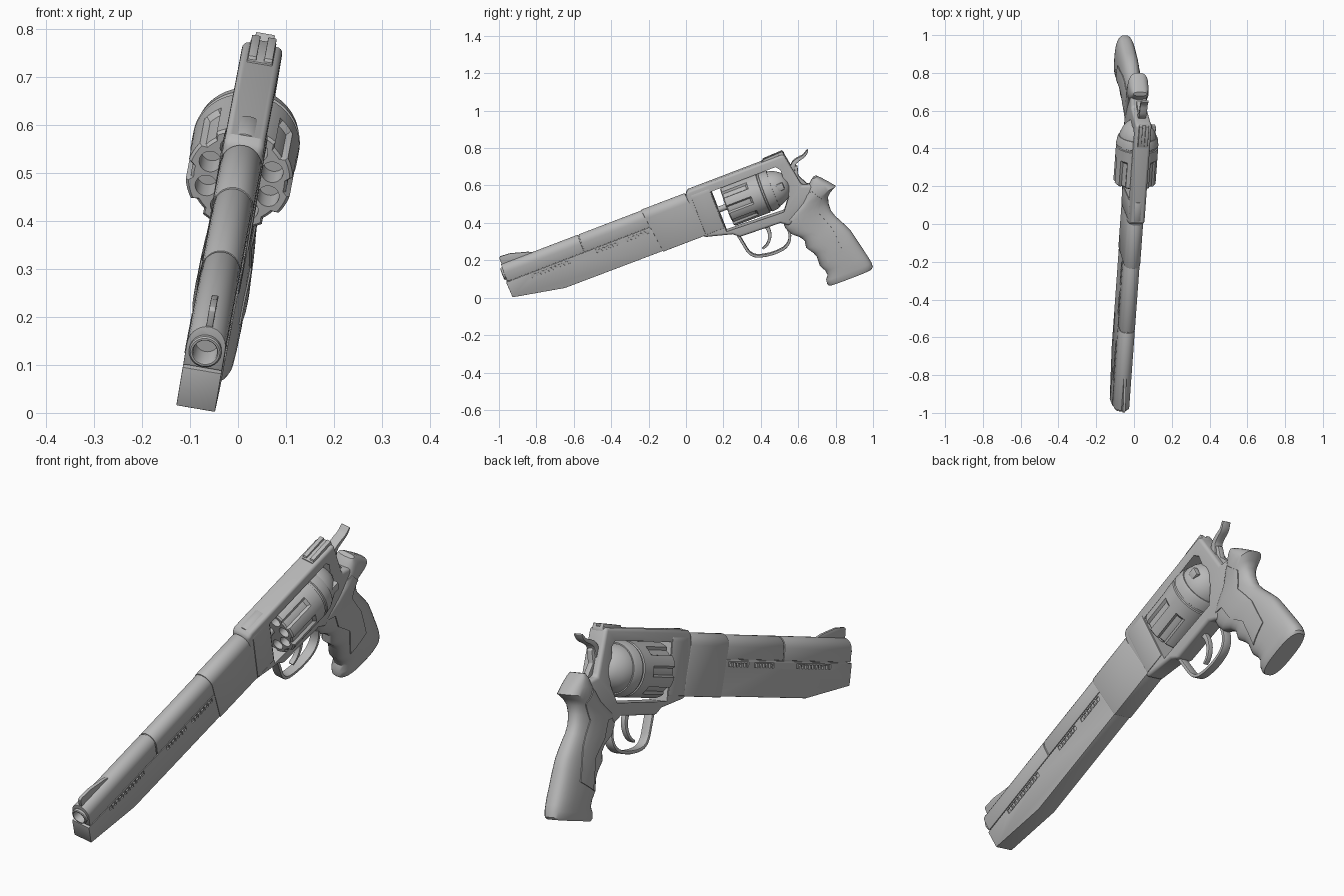
import bpy, bmesh, math
from mathutils import Matrix, Vector

if "Cube" in bpy.data.objects:
    bpy.data.objects.remove(bpy.data.objects["Cube"])

# Pose: local y runs from muzzle to grip, local z is up, then the whole gun is tilted
Y = Vector((0.068, 0.932, 0.356)).normalized()
X = Y.cross(Vector((0.155, -0.36, 0.92))).normalized()
Z = X.cross(Y)
POSE = Matrix.Translation((-0.083, 0, 0)) @ Matrix((X, Y, Z)).transposed().to_4x4()

steel = bpy.data.materials.new("grey steel")
steel.diffuse_color = (0.48, 0.48, 0.48, 1)
steel.use_nodes = True
steel.node_tree.nodes["Principled BSDF"].inputs["Base Color"].default_value = steel.diffuse_color
cutters = []


def finish(name, bm, bevel=0, segments=2):
    bmesh.ops.recalc_face_normals(bm, faces=bm.faces[:])
    mesh = bpy.data.meshes.new(name)
    bm.to_mesh(mesh)
    bm.free()
    mesh.materials.append(steel)
    ob = bpy.data.objects.new(name, mesh)
    bpy.context.collection.objects.link(ob)
    ob.matrix_world = POSE
    if bevel:
        m = ob.modifiers.new("bevel", 'BEVEL')
        m.width, m.segments, m.limit_method = bevel, segments, 'ANGLE'
        m.angle_limit = math.radians(35)
    return ob


def loft(name, rings, bevel=0):
    """Skin a list of equal-length closed rings and cap both ends."""
    bm = bmesh.new()
    vs = [[bm.verts.new(p) for p in r] for r in rings]
    n = len(vs[0])
    for a, b in zip(vs, vs[1:]):
        for i in range(n):
            bm.faces.new((a[i], a[(i + 1) % n], b[(i + 1) % n], b[i]))
    bm.faces.new(vs[0])
    bm.faces.new(vs[-1])
    return finish(name, bm, bevel)


def prism(name, outline, half, x=0, bevel=0, segments=2):
    """Side outline (y, z) given a width across x."""
    rings = [[(x + s * half, y, z) for y, z in outline] for s in (-1, 1)]
    ob = loft(name, rings, bevel)
    if bevel:
        ob.modifiers[0].segments = segments
    return ob


def box(name, y0, y1, z0, z1, half, x=0, bevel=0):
    return prism(name, [(y0, z0), (y1, z0), (y1, z1), (y0, z1)], half, x, bevel)


def lathe(name, profile, cz, cx=0, n=48, radius=lambda a, y, r: r):
    rings = []
    for y, r in profile:
        ring = []
        for i in range(n):
            a = 2 * math.pi * i / n
            q = radius(a, y, r)
            ring.append((cx + q * math.sin(a), y, cz + q * math.cos(a)))
        rings.append(ring)
    return loft(name, rings)


def cut(ob, cutter, op='DIFFERENCE'):
    cutter.hide_render = True
    if cutter not in cutters:
        cutters.append(cutter)
    m = ob.modifiers.new("cut", 'BOOLEAN')
    m.object, m.operation, m.solver = cutter, op, 'EXACT'


def smooth_path(pts, times=2):
    for _ in range(times):
        out = [pts[0]]
        for (a, b), (c, d) in zip(pts, pts[1:]):
            out += [(.75 * a + .25 * c, .75 * b + .25 * d), (.25 * a + .75 * c, .25 * b + .75 * d)]
        pts = out + [pts[-1]]
    return pts


def ribbon(name, pts, thick, half, tip=None):
    """Bent strip in the side plane, thickness running from thick to tip."""
    pts = smooth_path(pts)
    tip = thick if tip is None else tip
    left, right = [], []
    for i, p in enumerate(pts):
        a, b = Vector(pts[max(i - 1, 0)]), Vector(pts[min(i + 1, len(pts) - 1)])
        d = (b - a).normalized() * (thick + (tip - thick) * i / (len(pts) - 1)) / 2
        left.append((p[0] - d.y, p[1] + d.x))
        right.append((p[0] + d.y, p[1] - d.x))
    return prism(name, left + right[::-1], half, bevel=0.003)


def arch(name, y0, y1, half, low, top, slope=0, bevel=0.002):
    """Barrel piece with straight sides and a rounded top."""
    cz = top - half * 1.1
    sec = [(-half, low), (half, low)]
    sec += [(half * math.cos(a), cz + half * 1.1 * math.sin(a))
            for a in (math.pi * i / 14 for i in range(15))]
    return loft(name, [[(x, y + slope * (top - z), z) for x, z in sec] for y in (y0, y1)], bevel)


# Barrel: two upper covers, lower block, rear sleeve
front_cover = arch("front_barrel_cover", -0.856, -0.416, 0.041, 0.434, 0.527)
arch("rear_barrel_cover", -0.411, 0.0, 0.041, 0.434, 0.527)
arch("barrel_core", -0.84, 0.1, 0.037, 0.36, 0.523)
block = prism("lower_barrel_block", [(-0.864, 0.431), (-0.861, 0.343), (-0.581, 0.289),
                                     (0.02, 0.287), (0.02, 0.431)], 0.041, bevel=0.002)
arch("barrel_sleeve", -0.05, 0.2, 0.0435, 0.283, 0.531, slope=0.12, bevel=0.004)

# Muzzle crown and bore
bore = lathe("bore_cutter", [(-0.95, 0.03), (-0.76, 0.03)], 0.474)
cut(front_cover, bore)
cut(bpy.data.objects["barrel_core"], bore)
lathe("muzzle_crown", [(-0.80, 0.034), (-0.866, 0.034), (-0.869, 0.031), (-0.869, 0.027),
                       (-0.865, 0.025), (-0.77, 0.025)], 0.474)

# Side vents with small ribs
for y0, y1 in ((-0.727, -0.502), (-0.353, -0.225), (-0.186, -0.053)):
    cut(block, box("vent_cutter", y0, y1, 0.404, 0.424, 0.06))
    count = round((y1 - y0) / 0.022)
    for i in range(1, count):
        y = y0 + (y1 - y0) * i / count
        box("vent_rib", y - 0.006, y + 0.006, 0.403, 0.42, 0.0435)

# Front sight blade
prism("front_sight", [(-0.853, 0.51), (-0.853, 0.562), (-0.845, 0.568), (-0.79, 0.564),
                      (-0.70, 0.538), (-0.66, 0.52)], 0.007, bevel=0.002)

# Frame with cylinder window
frame = prism("frame", [(0.203, 0.53), (0.222, 0.542), (0.77, 0.542), (0.778, 0.49), (0.80, 0.35),
                        (0.86, 0.33), (0.82, 0.24), (0.66, 0.17), (0.62, 0.20), (0.39, 0.208),
                        (0.36, 0.235), (0.24, 0.268), (0.212, 0.275), (0.184, 0.414)],
              0.0425, bevel=0.014, segments=4)
cut(frame, prism("window_cutter", [(0.335, 0.262), (0.66, 0.25), (0.715, 0.32), (0.725, 0.47),
                                   (0.705, 0.494), (0.335, 0.494)], 0.2))
arch("frame_collar", 0.225, 0.332, 0.0455, 0.285, 0.546, bevel=0.004)

# Fluted cylinder with eight chambers
AXIS = 0.382


def flute(a, y, r):
    off = abs((a + math.pi / 8) % (math.pi / 4) - math.pi / 8)
    return r - (0.011 if y < 0.53 and off < 0.19 else 0)


cylinder = lathe("cylinder", [(0.385, 0.106), (0.391, 0.112), (0.52, 0.112), (0.531, 0.112),
                              (0.59, 0.112), (0.593, 0.107), (0.601, 0.107), (0.604, 0.112),
                              (0.635, 0.108), (0.65, 0.102)], AXIS, n=96, radius=flute)
for i in range(8):
    a = math.pi / 8 + i * math.pi / 4
    cut(cylinder, lathe("chamber_cutter", [(0.37, 0.023), (0.45, 0.023)],
                        AXIS + 0.071 * math.cos(a), 0.071 * math.sin(a), 24))
lathe("cylinder_pin", [(0.32, 0.016), (0.4, 0.016)], AXIS, n=24)

# Rounded recoil shield and release latch
lathe("recoil_shield", [(0.645, 0.098), (0.66, 0.097), (0.69, 0.085), (0.715, 0.068),
                        (0.735, 0.045), (0.74, 0.02)], AXIS)
box("release_latch", 0.672, 0.712, 0.37, 0.41, 0.012, 0.078, 0.005)

# Rear sight: base and two rails with a notch between
box("rear_sight_base", 0.645, 0.772, 0.525, 0.546, 0.027, bevel=0.003)
for s in (-1, 1):
    prism("rear_sight_rail", [(0.65, 0.54), (0.655, 0.553), (0.768, 0.557), (0.772, 0.54)],
          0.009, s * 0.017, 0.002)

# Hammer: narrow body and wide curved spur
prism("hammer_body", [(0.75, 0.34), (0.755, 0.455), (0.79, 0.475), (0.815, 0.45), (0.80, 0.40),
                      (0.835, 0.33)], 0.013, bevel=0.003)
ribbon("hammer_spur", [(0.775, 0.43), (0.80, 0.475), (0.835, 0.485), (0.87, 0.49), (0.897, 0.512)],
       0.03, 0.02, 0.008)

# Trigger and guard
ribbon("trigger_guard", [(0.382, 0.225), (0.392, 0.165), (0.402, 0.105), (0.43, 0.075),
                         (0.48, 0.061), (0.535, 0.055), (0.60, 0.062), (0.64, 0.10),
                         (0.65, 0.17)], 0.014, 0.02)
ribbon("trigger", [(0.53, 0.235), (0.548, 0.19), (0.54, 0.145), (0.51, 0.11), (0.478, 0.1)],
       0.026, 0.011, 0.009)

# Grip: slices of (height, front, back, half width) with finger grooves and a rear beak
SLICES = [(0.362, 0.868, 0.890, 0.036), (0.345, 0.845, 0.908, 0.045), (0.31, 0.815, 0.938, 0.053),
          (0.275, 0.775, 0.966, 0.056), (0.256, 0.752, 0.928, 0.052), (0.235, 0.71, 0.906, 0.049),
          (0.20, 0.632, 0.896, 0.047), (0.16, 0.632, 0.894, 0.046), (0.124, 0.645, 0.905, 0.046),
          (0.09, 0.685, 0.922, 0.047), (0.06, 0.704, 0.936, 0.049), (0.022, 0.697, 0.953, 0.051),
          (-0.02, 0.724, 0.962, 0.052), (-0.045, 0.733, 0.967, 0.053), (-0.096, 0.730, 0.978, 0.053),
          (-0.13, 0.747, 0.985, 0.053), (-0.157, 0.751, 0.990, 0.052), (-0.18, 0.734, 0.994, 0.051),
          (-0.205, 0.731, 0.992, 0.049), (-0.214, 0.737, 0.982, 0.045)]


def grip_loft(name, extra=0):
    rings = []
    for z, f, b, w in SLICES:
        ring = []
        for i in range(32):
            a = 2 * math.pi * i / 32
            c, s = math.cos(a), math.sin(a)
            ring.append((math.copysign(abs(s) ** 0.75, s) * (w + extra),
                         (f + b) / 2 + math.copysign(abs(c) ** 0.75, c) * (b - f) / 2, z))
        rings.append(ring)
    return loft(name, rings)


grip_loft("grip")
panel = grip_loft("grip_side_panel", 0.004)
outline = [(0.60, 0.215), (0.717, 0.183), (0.729, 0.108), (0.786, 0.034), (0.778, -0.092),
           (0.877, -0.060), (0.870, 0.071), (0.831, 0.179), (0.874, 0.244), (0.839, 0.304)]
cut(panel, prism("panel_cutter", outline, 0.2), 'INTERSECT')

# Bake modifiers, drop the cutters, smooth the curved surfaces
bpy.context.view_layer.update()
bpy.ops.object.select_all(action='DESELECT')
parts = [o for o in bpy.context.scene.objects if o not in cutters]
for o in parts:
    o.select_set(True)
bpy.context.view_layer.objects.active = parts[0]
bpy.ops.object.convert(target='MESH')
bpy.ops.object.shade_smooth_by_angle(angle=math.radians(32))
for c in cutters:
    bpy.data.objects.remove(c)
